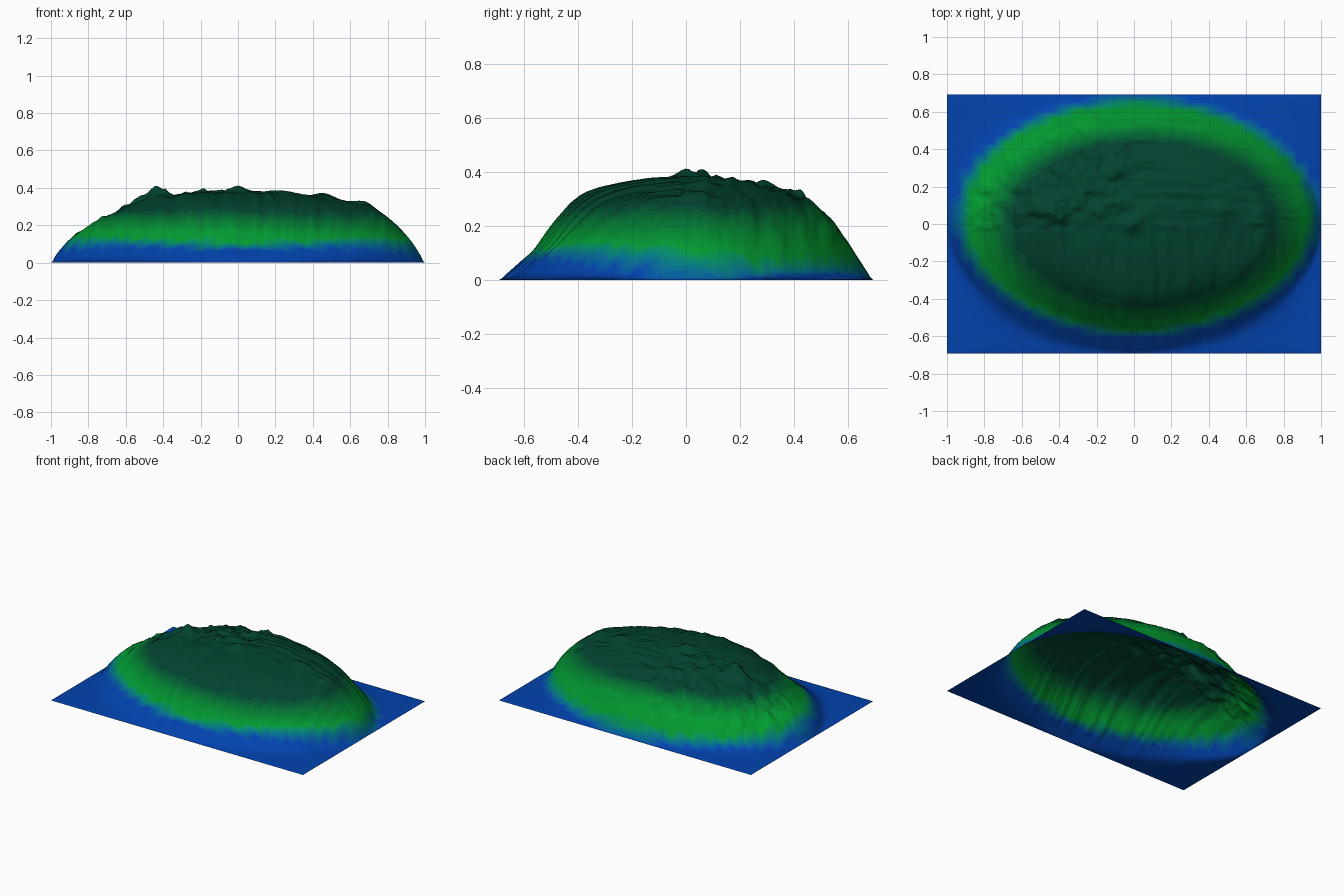
import bpy, bmesh
from math import sqrt, exp, floor
from mathutils import Vector, noise

if "Cube" in bpy.data.objects:
    bpy.data.objects.remove(bpy.data.objects["Cube"])

HX, HY = 1.0, 0.692
NX, NY = 180, 124

# Slope profiles (distance fraction from centre, height) in four directions
LEFT = [(0, .38), (.2, .37), (.4, .36), (.5, .34), (.6, .295), (.7, .25), (.8, .195), (.9, .125), (.97, .05), (1, 0)]
RIGHT = [(0, .38), (.25, .37), (.45, .35), (.6, .325), (.7, .31), (.8, .245), (.87, .18), (.93, .115), (1, 0)]
FRONT = [(0, .38), (.2, .37), (.35, .355), (.45, .34), (.55, .315), (.62, .28), (.72, .2), (.82, .1), (1, 0)]
BACK = [(0, .38), (.25, .365), (.45, .345), (.55, .325), (.65, .3), (.75, .24), (.85, .155), (.94, .06), (1, 0)]
# Summit bumps: x, y, radius, height
PEAKS = [(0, .01, .05, .03), (-.43, .07, .06, .035), (-.54, .1, .05, .045), (-.2, .06, .06, .015), (-.33, .41, .06, .02),
         (.25, .05, .1, .014), (.46, .06, .06, .02), (.68, .05, .05, .015), (-.06, .42, .03, .02)]


def sample(profile, r):
    for (a, za), (b, zb) in zip(profile, profile[1:]):
        if r <= b:
            return za + (zb - za) * (r - a) / (b - a)
    return 1.0 - r


def clamp(v):
    return max(0.0, min(1.0, v))


def fractal(x, y, seed):
    return noise.fractal(Vector((x, y, seed)), .8, 2.0, 3)


def slope(profile, r):
    # Average over a short span rounds off the profile's corners
    return (sample(profile, max(0, r - .02)) + 2 * sample(profile, r) + sample(profile, r + .02)) / 4


def height(x, y):
    u, v = x / HX, y / HY
    r2 = u * u + v * v
    c = u * u / r2 if r2 > 1e-9 else .5
    diag = 4 * c * (1 - c)
    r = sqrt(r2) * (1 + .025 * diag)
    edge = clamp((1 - max(abs(u), abs(v))) * 8)
    z = c * slope(RIGHT if x > 0 else LEFT, r) + (1 - c) * slope(BACK if y > 0 else FRONT, r)
    # Soft skirt flaring towards the corners
    k = .036 * diag
    z = (z + sqrt(z * z + 4 * k * k)) / 2 * min(1, edge * 6)
    # Craggy back left, streaks along x at back right, gullies along y at the front
    back, left = clamp(y * 25 + 1), clamp(.3 - x * 12)
    crag = .024 * fractal(x * 10, y * 12, 2)
    streak = .015 * fractal(x * 2.5, y * 16, 5)
    gully = .013 * fractal(x * 13, y * 2.2, 8)
    rough = back * (left * crag + (1 - left) * streak) + (1 - back) * gully
    for px, py, s, h in PEAKS:
        rough += h * exp(-((x - px) ** 2 + (y - py) ** 2) / (s * s))
    return max(0.0, z + rough * clamp((1.1 - r) * 3) * edge)


# Colour zones on a coarse grid: 0 sea, 1 grass, 2 forest
def zone(i, j):
    x, y = -HX + i * HX / 16, -HY + j * HY / 16
    q = sqrt(((x - .015) / .945) ** 2 + ((y - .04) / .62) ** 2)
    e = sqrt(((x - .05) / .84) ** 2 + ((y - .01) / .52) ** 2)
    return clamp((1 - q) / .05 + .5) + clamp((1.05 - e) / .2)


def zone_at(x, y):
    fx, fy = (x + HX) * 16 / HX, (y + HY) * 16 / HY
    i, j = floor(fx), floor(fy)
    a, b = fx - i, fy - j
    low = zone(i, j) * (1 - a) + zone(i + 1, j) * a
    high = zone(i, j + 1) * (1 - a) + zone(i + 1, j + 1) * a
    return low * (1 - b) + high * b


# Island sheet, open underneath
STEPS = 10
bm = bmesh.new()
grid = []
for j in range(NY + 1):
    y = -HY + 2 * HY * j / NY
    row = []
    for i in range(NX + 1):
        x = -HX + 2 * HX * i / NX
        row.append(bm.verts.new((x, y, height(x, y))))
    grid.append(row)
for j in range(NY):
    for i in range(NX):
        f = bm.faces.new((grid[j][i], grid[j][i + 1], grid[j + 1][i + 1], grid[j + 1][i]))
        m = f.calc_center_median()
        f.material_index = round(zone_at(m.x, m.y) * STEPS)
        f.smooth = True
mesh = bpy.data.meshes.new("island_terrain")
bm.to_mesh(mesh)
bm.free()

# Blended material bands from sea to forest
COLOURS = [(.0005, .055, .42), (.0005, .33, .03), (.0005, .055, .03)]
for k in range(2 * STEPS + 1):
    s = min(k // STEPS, 1)
    t = k / STEPS - s
    mat = bpy.data.materials.new("terrain_band_%02d" % k)
    mat.diffuse_color = [p + (q - p) * t for p, q in zip(COLOURS[s], COLOURS[s + 1])] + [1]
    mat.use_nodes = True
    mat.node_tree.nodes["Principled BSDF"].inputs["Base Color"].default_value = mat.diffuse_color
    mesh.materials.append(mat)

island = bpy.data.objects.new("island_terrain", mesh)
bpy.context.collection.objects.link(island)
